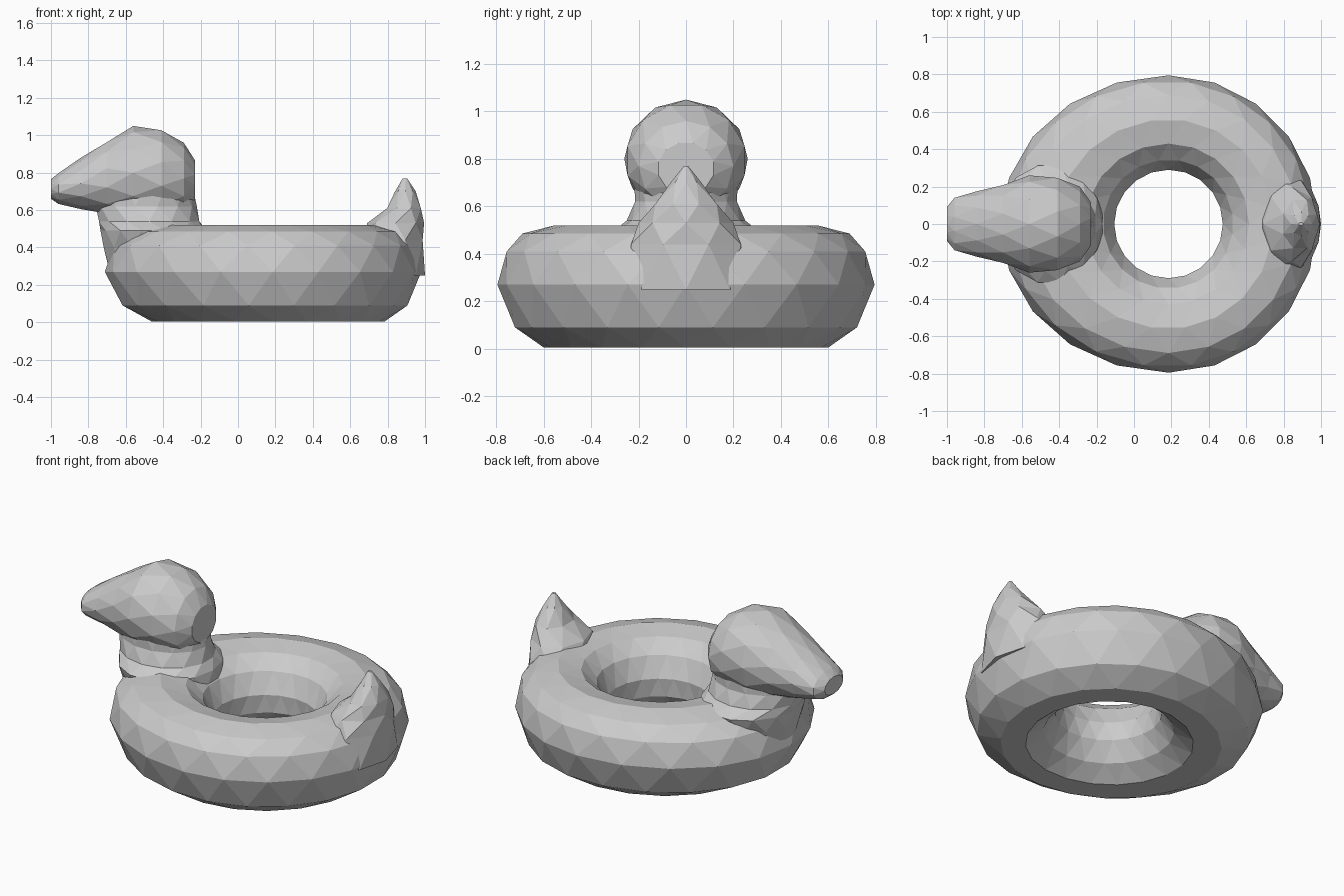
import bpy, bmesh
from math import sin, cos, pi

cube = bpy.data.objects.get("Cube")
if cube:
    bpy.data.objects.remove(cube, do_unlink=True)

GREY = (0.6, 0.6, 0.6, 1)
mat = bpy.data.materials.new("plain grey")
mat.use_nodes = True
mat.diffuse_color = GREY
bsdf = mat.node_tree.nodes["Principled BSDF"]
bsdf.inputs["Base Color"].default_value = GREY
bsdf.inputs["Roughness"].default_value = 0.8


def faceted(name, rows, closed=False):
    """Skin staggered rows of points with triangles, capping open ends."""
    bm = bmesh.new()
    loops = [[bm.verts.new(p) for p in row] for row in rows]
    count = len(loops)
    for k in range(count if closed else count - 1):
        a, b = loops[k], loops[(k + 1) % count]
        n = len(a)
        for i in range(n):
            j = (i + 1) % n
            if k % 2 == 0:
                bm.faces.new((a[i], a[j], b[i]))
                bm.faces.new((a[j], b[j], b[i]))
            else:
                bm.faces.new((a[i], a[j], b[j]))
                bm.faces.new((a[i], b[j], b[i]))
    if not closed:
        bm.faces.new(loops[0])
        bm.faces.new(loops[-1])
    bmesh.ops.recalc_face_normals(bm, faces=bm.faces)
    mesh = bpy.data.meshes.new(name)
    bm.to_mesh(mesh)
    bm.free()
    mesh.materials.append(mat)
    obj = bpy.data.objects.new(name, mesh)
    bpy.context.collection.objects.link(obj)
    return obj


def angles(n, k):
    return [2 * pi * (i + 0.5 * (k % 2)) / n for i in range(n)]


def upright(name, sections, n):
    """Loft of level ovals: height, least x, greatest x, half width."""
    return faceted(name, [
        [((x0 + x1) / 2 + (x1 - x0) / 2 * cos(t), w * sin(t), z) for t in angles(n, k)]
        for k, (z, x0, x1, w) in enumerate(sections)])


# Swim ring: a rounded profile swept round, drawn out towards the chest
profile = [(0.795, 0.27), (0.765, 0.41), (0.69, 0.485), (0.56, 0.52),
           (0.43, 0.495), (0.345, 0.42), (0.29, 0.30), (0.295, 0.19),
           (0.36, 0.08), (0.46, 0.005), (0.60, 0.005), (0.73, 0.09)]


def ring_point(r, z, t):
    stretch = 1 + 0.25 * (r - 0.28) if cos(t) < 0 else 1
    return (0.185 + r * cos(t) * stretch, r * sin(t), z)


faceted("swim_ring", [[ring_point(r, z, t) for t in angles(20, k)]
                      for k, (r, z) in enumerate(profile)], closed=True)

# Neck and chest, flaring out into the ring
upright("neck", [(0.20, -0.67, -0.22, 0.20), (0.40, -0.725, -0.16, 0.28),
                 (0.49, -0.735, -0.17, 0.32), (0.54, -0.75, -0.20, 0.25),
                 (0.62, -0.76, -0.22, 0.22), (0.74, -0.74, -0.24, 0.22)], 14)

# Head tapering forward to the blunt bill: x, half width, bottom, top
head = [(-1.0, 0.09, 0.66, 0.765), (-0.96, 0.145, 0.63, 0.80),
        (-0.84, 0.175, 0.605, 0.88), (-0.70, 0.215, 0.575, 0.97),
        (-0.56, 0.26, 0.55, 1.05), (-0.41, 0.255, 0.55, 1.035),
        (-0.29, 0.20, 0.58, 0.96), (-0.23, 0.12, 0.65, 0.87)]
faceted("head", [
    [(x, w * cos(t), (z0 + z1) / 2 + (z1 - z0) / 2 * sin(t)) for t in angles(12, k)]
    for k, (x, w, z0, z1) in enumerate(head)])

# Pointed tail rising from the back of the ring
upright("tail", [(0.25, 0.66, 1.0, 0.26), (0.44, 0.66, 1.0, 0.25),
                 (0.53, 0.69, 0.995, 0.20), (0.61, 0.79, 0.985, 0.14),
                 (0.70, 0.84, 0.95, 0.065), (0.77, 0.88, 0.905, 0.01)], 8)
